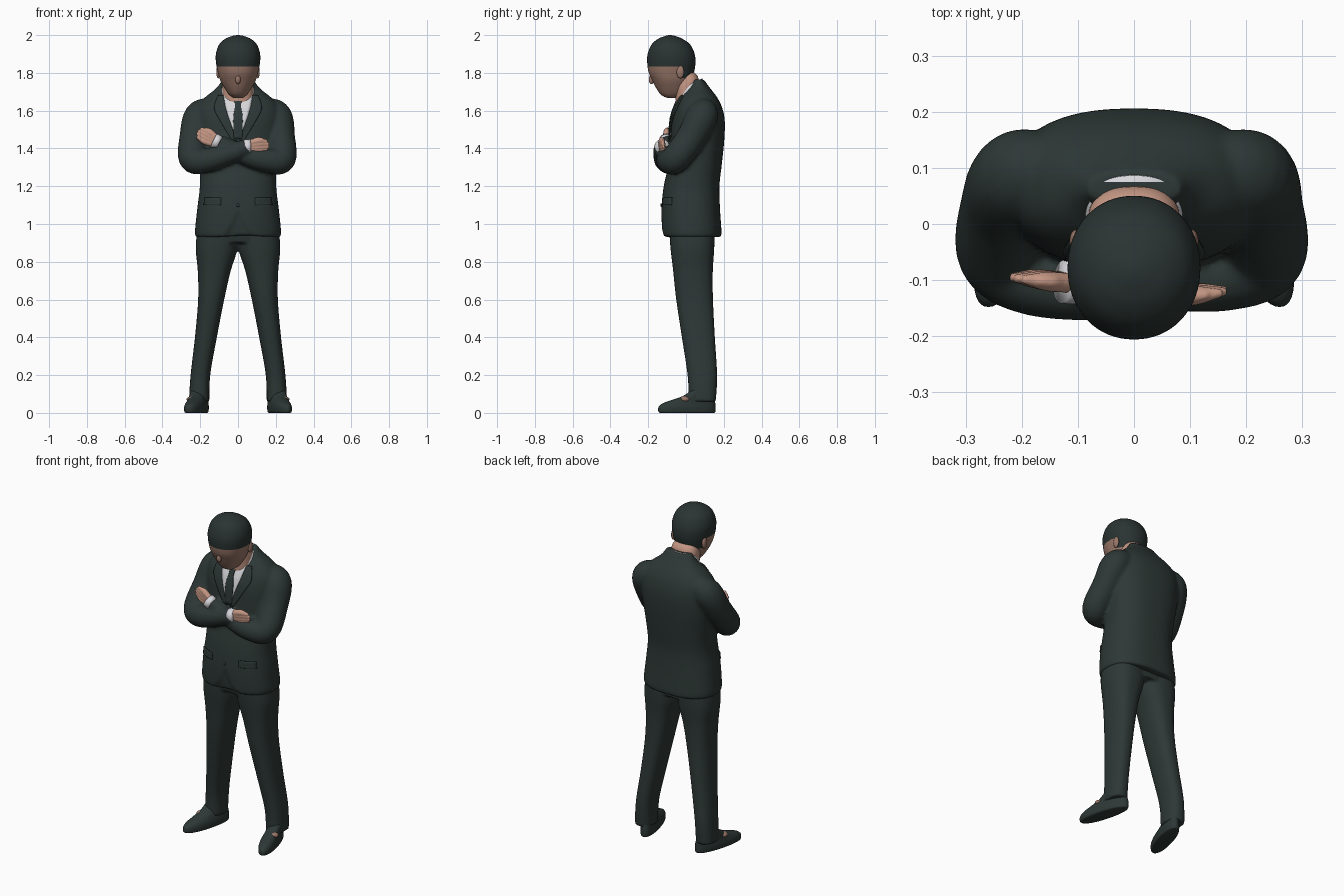
import bpy, bmesh
from math import cos, sin, pi, copysign
from mathutils import Vector

cube = bpy.data.objects.get("Cube")
if cube:
    bpy.data.objects.remove(cube)


def material(name, r, g, b):
    m = bpy.data.materials.new(name)
    m.use_nodes = True
    m.diffuse_color = (r, g, b, 1)
    m.node_tree.nodes["Principled BSDF"].inputs["Base Color"].default_value = (r, g, b, 1)
    return m


SUIT = material("suit_dark_green_grey", .026, .039, .036)
HAIR = material("hair_dark", .023, .034, .032)
SKIN = material("skin_light", .56, .31, .23)
FACE = material("skin_face", .32, .185, .14)
WHITE = material("shirt_white", .68, .68, .71)


def catmull(pts, steps):
    """Smooth a list of equal-length tuples."""
    out = []
    for i in range(len(pts) - 1):
        a, b, c, d = (pts[max(0, min(len(pts) - 1, i + k))] for k in (-1, 0, 1, 2))
        for s in range(steps):
            t = s / steps
            out.append(tuple(q + t / 2 * (r - p + t * (2*p - 5*q + 4*r - s2 + t * (3*(q - r) + s2 - p)))
                             for p, q, r, s2 in zip(a, b, c, d)))
    return out + [tuple(pts[-1])]


def make(name, bm, *mats):
    bmesh.ops.recalc_face_normals(bm, faces=bm.faces)
    me = bpy.data.meshes.new(name)
    bm.to_mesh(me)
    bm.free()
    for m in mats:
        me.materials.append(m)
    ob = bpy.data.objects.new(name, me)
    bpy.context.collection.objects.link(ob)
    me.shade_smooth()
    return ob


def skin_rings(bm, rings):
    """Bridge closed rings of points and cap both ends."""
    vs = [[bm.verts.new(p) for p in ring] for ring in rings]
    n = len(vs[0])
    for a, b in zip(vs, vs[1:]):
        for i in range(n):
            bm.faces.new((a[i], a[(i + 1) % n], b[(i + 1) % n], b[i]))
    bm.faces.new(vs[0])
    bm.faces.new(vs[-1])


def loft(bm, rows, n=2.4, steps=5, side=1, warp=lambda p: p, seg=48):
    """Stack rounded outlines given as (z, centre x, half width, front y, back y)."""
    rings = []
    for z, cx, hx, y0, y1 in catmull(rows, steps):
        ring = []
        for i in range(seg):
            c, s = cos(2 * pi * i / seg), sin(2 * pi * i / seg)
            x = cx + hx * copysign(abs(c) ** (2 / n), c)
            y = (y0 + y1) / 2 + (y1 - y0) / 2 * copysign(abs(s) ** (2 / n), s)
            x, y, zz = warp((x, y, z))
            ring.append((x * side, y, zz))
        rings.append(ring)
    skin_rings(bm, rings)


def tube(bm, pts, steps=6, seg=20):
    """Sweep a circle along (x, y, z, radius) points."""
    path = catmull(pts, steps)
    pos = [Vector(p[:3]) for p in path]
    rings, u, old = [], None, None
    for i, p in enumerate(pos):
        t = (pos[min(i + 1, len(pos) - 1)] - pos[max(i - 1, 0)]).normalized()
        u = t.orthogonal().normalized() if u is None else old.rotation_difference(t) @ u
        old, w, r = t, t.cross(u), path[i][3]
        rings.append([p + (u * cos(2 * pi * k / seg) + w * sin(2 * pi * k / seg)) * r for k in range(seg)])
    skin_rings(bm, rings)


def ball(name, loc, size, mat):
    bm = bmesh.new()
    bmesh.ops.create_uvsphere(bm, u_segments=20, v_segments=12, radius=1)
    for v in bm.verts:
        v.co = Vector(a * b + c for a, b, c in zip(v.co, size, loc))
    return make(name, bm, mat)


def blend(ob, voxel, rounds):
    """Fuse overlapping volumes into one soft cloth surface."""
    m = ob.modifiers.new("fuse", 'REMESH')
    m.mode, m.voxel_size, m.use_smooth_shade = 'VOXEL', voxel, True
    s = ob.modifiers.new("soften", 'SMOOTH')
    s.factor, s.iterations = .5, rounds


# Jacket: torso with cutaway hem, fused with folded sleeves
TORSO = [(.93, 0, .222, -.122, .185), (.96, 0, .228, -.128, .188), (1.08, 0, .216, -.13, .18),
         (1.2, 0, .202, -.118, .177), (1.32, 0, .205, -.092, .19), (1.45, 0, .22, -.082, .203),
         (1.55, 0, .225, -.075, .205), (1.62, 0, .215, -.055, .19), (1.67, 0, .175, -.03, .165),
         (1.71, 0, .125, 0, .135), (1.74, 0, .098, .02, .112), (1.765, 0, .085, .035, .095)]


def cutaway(p):
    x, y, z = p
    if y < 0 and z < 1.08:
        edge = .93 + .14 * max(0, 1 - abs(x) / .09) ** 1.6
        z = max(z, edge)
    return x, y, z


jacket = bmesh.new()
loft(jacket, TORSO, warp=cutaway, seg=72)
tube(jacket, [(-.14, .10, 1.61, .06), (-.2, .085, 1.57, .085), (-.23, .03, 1.46, .08),
              (-.238, -.055, 1.348, .076), (-.17, -.1, 1.337, .066), (-.05, -.118, 1.37, .055),
              (.05, -.127, 1.408, .044)])
tube(jacket, [(.14, .10, 1.61, .06), (.2, .085, 1.57, .085), (.222, .03, 1.46, .08),
              (.23, -.055, 1.345, .076), (.16, -.092, 1.335, .064), (.05, -.1, 1.36, .054),
              (-.1, -.1, 1.43, .042)])
blend(make("jacket", jacket, SUIT), .009, 5)

# Trousers: two legs fused at the hips
LEG = [(.06, .206, .054, .015, .158), (.2, .199, .052, .008, .165), (.4, .17, .058, -.022, .153),
       (.6, .142, .069, -.052, .143), (.75, .126, .087, -.068, .142), (.88, .112, .112, -.083, .15),
       (1.0, .105, .105, -.09, .15)]
trousers = bmesh.new()
for side in (1, -1):
    loft(trousers, LEG, side=side)
loft(trousers, [(.9, 0, .2, -.08, .145), (1.0, 0, .2, -.1, .15), (1.1, 0, .19, -.1, .15)])
blend(make("trousers", trousers, SUIT), .009, 4)

# Shoes turned outwards, with a bare instep
SHOE = [(0, .19, .042, -.138, .15), (.006, .19, .048, -.146, .155), (.03, .19, .05, -.146, .156),
        (.05, .19, .047, -.125, .155), (.07, .192, .043, -.07, .152), (.09, .195, .042, -.015, .15),
        (.12, .2, .04, .03, .145)]
for side, label in ((1, "left"), (-1, "right")):
    bm = bmesh.new()
    loft(bm, SHOE, n=2.2, side=side, steps=3,
         warp=lambda p: (p[0] + .26 * (.12 - p[1]), p[1], p[2]))
    make(label + "_shoe", bm, SUIT)
    ball(label + "_instep", (side * .242, -.005, .072), (.03, .028, .017), FACE)

# Head with hair coloured above the hairline
HEAD = [(1.668, 0, .022, -.1, -.045), (1.675, 0, .036, -.118, -.03), (1.69, 0, .052, -.138, -.005),
        (1.72, 0, .072, -.158, .015), (1.76, 0, .094, -.178, .03), (1.8, 0, .106, -.197, .042),
        (1.85, 0, .116, -.205, .05), (1.9, 0, .117, -.203, .046), (1.95, 0, .1, -.182, .022),
        (1.98, 0, .068, -.148, -.018), (1.995, 0, .032, -.112, -.055), (2, 0, .006, -.09, -.078)]
bm = bmesh.new()
loft(bm, HEAD, n=2.1, steps=6, seg=64)
bm.faces.ensure_lookup_table()
for f in bm.faces:
    c = f.calc_center_median()
    line = 1.835 if c.y < -.035 else 1.775
    f.material_index = 1 if c.z > line else 0
make("head", bm, FACE, HAIR)
ball("nose", (0, -.183, 1.765), (.014, .014, .024), FACE)
for side, label in ((1, "left"), (-1, "right")):
    ball(label + "_ear", (side * .104, -.03, 1.805), (.011, .02, .034), FACE)

# Neck and shirt collar, lower at the throat
slope = lambda p: (p[0], p[1], p[2] - (.085 - p[1]) * .5)
bm = bmesh.new()
loft(bm, [(1.66, 0, .078, -.05, .07), (1.78, 0, .082, -.06, .066), (1.84, 0, .07, -.08, .03)], warp=slope)
make("neck", bm, SKIN)
bm = bmesh.new()
loft(bm, [(1.68, 0, .09, -.055, .09), (1.74, 0, .088, -.045, .09), (1.77, 0, .08, -.035, .086)], warp=slope)
make("shirt_collar", bm, WHITE)

# Plates laid over the front of the torso
DENSE = catmull(TORSO, 12)


def front_y(x, z):
    _, _, hx, y0, y1 = min(DENSE, key=lambda r: abs(r[0] - z))
    k = max(0, 1 - min(1, abs(x) / hx) ** 2.4) ** (1 / 2.4)
    return (y0 + y1) / 2 - (y1 - y0) / 2 * k


def plate(name, rows, lift, mat, side=1, cols=8):
    """Rows are (z, x from, x to); the plate hugs the chest."""
    bm = bmesh.new()
    grid = []
    for z, a, b in catmull(rows, 5):
        xs = [a + (b - a) * i / cols for i in range(cols + 1)]
        grid.append([bm.verts.new((side * x, front_y(x, z) - lift, z)) for x in xs])
    for p, q in zip(grid, grid[1:]):
        for i in range(cols):
            bm.faces.new((p[i], p[i + 1], q[i + 1], q[i]))
    ob = make(name, bm, mat)
    s = ob.modifiers.new("thickness", 'SOLIDIFY')
    s.thickness, s.offset = .008, 0


plate("shirt_front", [(1.69, -.07, .07), (1.66, -.075, .075), (1.58, -.055, .055), (1.46, -.012, .012)], .004, WHITE)
plate("tie", [(1.655, -.02, .02), (1.62, -.016, .016), (1.56, -.025, .025), (1.45, -.022, .022)], .009, SUIT)
for side, label in ((1, "left"), (-1, "right")):
    plate(label + "_lapel", [(1.68, .076, .105), (1.61, .064, .125), (1.53, .038, .085), (1.44, .008, .03)],
          .007, SUIT, side)
    plate(label + "_pocket_flap", [(1.14, .09, .175), (1.1, .09, .18)], .003, SUIT, side)
ball("jacket_button", (0, -.131, 1.1), (.009, .005, .009), SUIT)


# Hands: cuff, palm, four fingers and thumb built along a direction
def hand(label, wrist, aim, spread):
    w, d, s = Vector(wrist), Vector(aim).normalized(), Vector(spread).normalized()
    bm = bmesh.new()
    tube(bm, [(*(w - d * .02), .038), (*(w + d * .014), .039)], 2)
    make(label + "_cuff", bm, WHITE)
    bm = bmesh.new()
    for k in (-1.5, -.5, .5, 1.5):
        root = w + s * k * .011
        mid, tip = w + d * .055 + s * k * .018, w + d * (.118 - abs(k) * .008) + s * k * .016
        tube(bm, [(*root, .018), (*mid, .018), (*(mid.lerp(tip, .6)), .012), (*tip, .007)], 4, 10)
    tube(bm, [(*(w + d * .02 + s * .02), .014), (*(w + d * .05 + s * .036), .012),
              (*(w + d * .08 + s * .036), .007)], 4, 10)
    blend(make(label + "_hand", bm, SKIN), .004, 3)


hand("right", (.052, -.128, 1.41), (1, .08, .05), (0, -.15, 1))
hand("left", (-.115, -.104, 1.437), (-1, .08, .5), (.45, -.1, 1))
